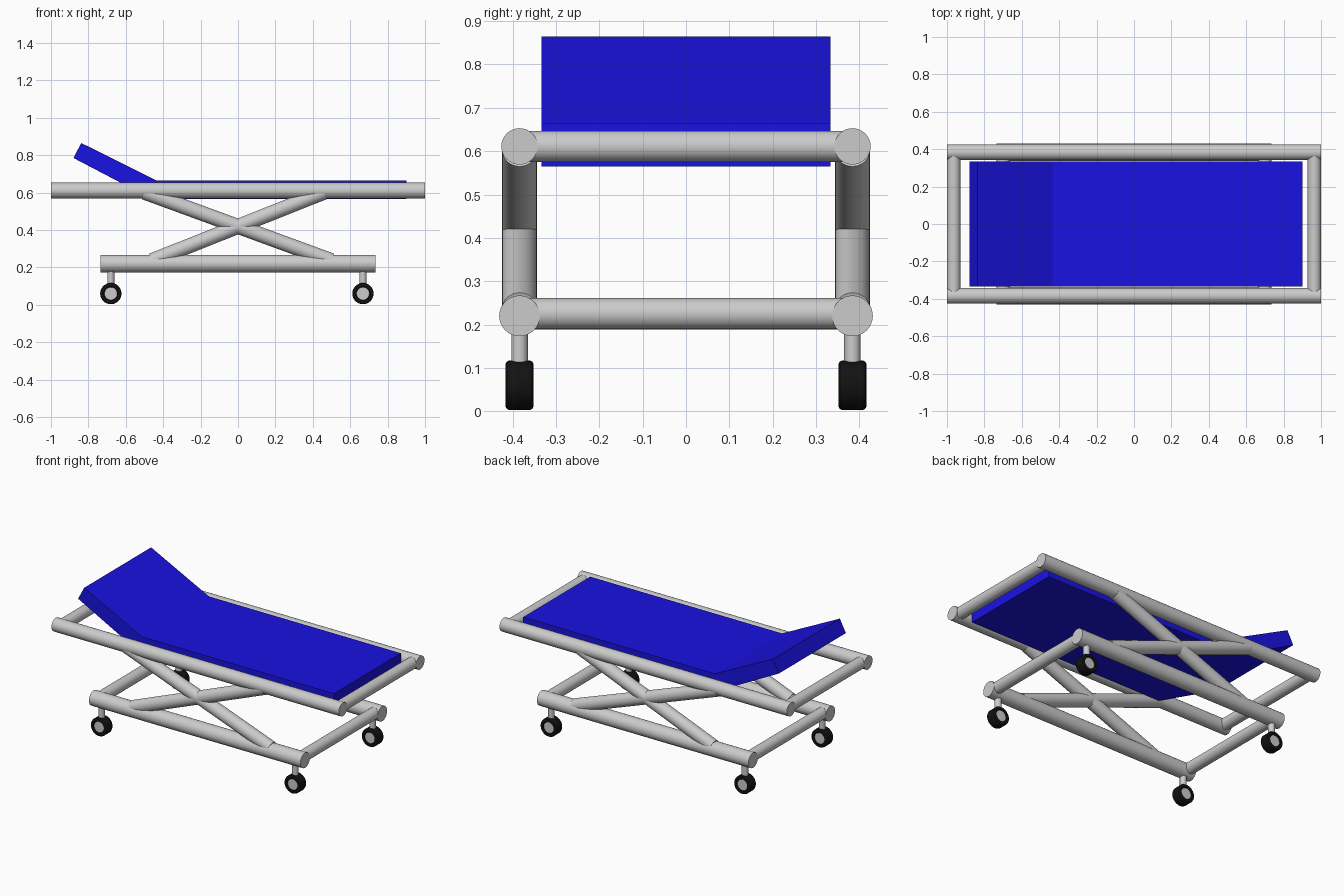
import bpy, bmesh
from math import pi, cos, sin
from mathutils import Vector

if "Cube" in bpy.data.objects:
    bpy.data.objects.remove(bpy.data.objects["Cube"])


def material(name, color):
    m = bpy.data.materials.new(name)
    m.diffuse_color = color
    m.use_nodes = True
    m.node_tree.nodes["Principled BSDF"].inputs["Base Color"].default_value = m.diffuse_color
    return m


blue = material("blue_vinyl", (0.01, 0.006, 0.75, 1))
black = material("black_rubber", (0.006, 0.006, 0.006, 1))


def add_object(name, bm, mat=None, smooth=True):
    bmesh.ops.recalc_face_normals(bm, faces=bm.faces)
    me = bpy.data.meshes.new(name)
    bm.to_mesh(me)
    bm.free()
    ob = bpy.data.objects.new(name, me)
    bpy.context.collection.objects.link(ob)
    if mat:
        me.materials.append(mat)
    if smooth:
        bpy.ops.object.select_all(action='DESELECT')
        ob.select_set(True)
        bpy.context.view_layer.objects.active = ob
        bpy.ops.object.shade_smooth_by_angle(angle=pi / 6)
    return ob


def tube(name, p, q, r, sides=32):
    """Capped round bar between two points."""
    p, q = Vector(p), Vector(q)
    bm = bmesh.new()
    bmesh.ops.create_cone(bm, cap_ends=True, segments=sides, radius1=r, radius2=r,
                          depth=(q - p).length)
    bm.transform((q - p).to_track_quat('Z', 'Y').to_matrix().to_4x4())
    bmesh.ops.translate(bm, verts=bm.verts, vec=(p + q) / 2)
    return add_object(name, bm)


def ring(name, profile, centre, mat, sides=32):
    """Closed (radius, y) profile turned about a y axis."""
    bm = bmesh.new()
    loops = [[bm.verts.new((centre[0] + r * cos(2 * pi * i / sides), centre[1] + y,
                            centre[2] + r * sin(2 * pi * i / sides)))
              for r, y in profile] for i in range(sides)]
    n = len(profile)
    for i in range(sides):
        a, b = loops[i], loops[(i + 1) % sides]
        for j in range(n):
            k = (j + 1) % n
            bm.faces.new((a[j], a[k], b[k], b[j]))
    return add_object(name, bm, mat)


def slab(name, profile, half_width, mat):
    """(x, z) outline extruded across y."""
    bm = bmesh.new()
    face = bm.faces.new([bm.verts.new((x, -half_width, z)) for x, z in profile])
    ext = bmesh.ops.extrude_face_region(bm, geom=[face])
    bmesh.ops.translate(bm, vec=(0, 2 * half_width, 0),
                        verts=[v for v in ext['geom'] if isinstance(v, bmesh.types.BMVert)])
    return add_object(name, bm, mat, smooth=False)


Y = 0.384
TOP_Z, LOW_Z = 0.611, 0.22

for side, y in (("front", -Y), ("back", Y)):
    # long rails of the bed frame and the base
    tube(f"{side}_bed_rail", (-1, y, TOP_Z), (1, y, TOP_Z), 0.042)
    tube(f"{side}_base_rail", (-0.736, y, LOW_Z), (0.736, y, LOW_Z), 0.047)
    # crossed lifting arms
    tube(f"{side}_arm_falling", (-0.50, y, 0.602), (0.50, y, 0.236), 0.04)
    tube(f"{side}_arm_rising", (-0.46, y, 0.236), (0.46, y, 0.602), 0.04)

    # castors: stem, tyre and recessed hub
    for end, x in (("left", -0.68), ("right", 0.668)):
        tube(f"{side}_{end}_stem", (x, y, 0.105), (x, y, LOW_Z), 0.019, 24)
        tyre = [(0.034, -0.027), (0.038, -0.032), (0.050, -0.032), (0.055, -0.029),
                (0.057, -0.024), (0.057, 0.024), (0.055, 0.029), (0.050, 0.032),
                (0.038, 0.032), (0.034, 0.027)]
        ring(f"{side}_{end}_tyre", tyre, (x, y, 0.06), black)
        tube(f"{side}_{end}_hub", (x, y - 0.027, 0.06), (x, y + 0.027, 0.06), 0.0345)

# cross bars at both ends
for end, s in (("left", -1), ("right", 1)):
    tube(f"{end}_bed_crossbar", (s * 0.964, -Y, TOP_Z), (s * 0.964, Y, TOP_Z), 0.036)
    tube(f"{end}_base_crossbar", (s * 0.70, -Y, 0.225), (s * 0.70, Y, 0.225), 0.036)

# mattress with raised head section
slab("mattress", [(0.90, 0.565), (0.90, 0.664), (-0.435, 0.664), (-0.838, 0.865),
                  (-0.88, 0.785), (-0.46, 0.565)], 0.333, blue)
